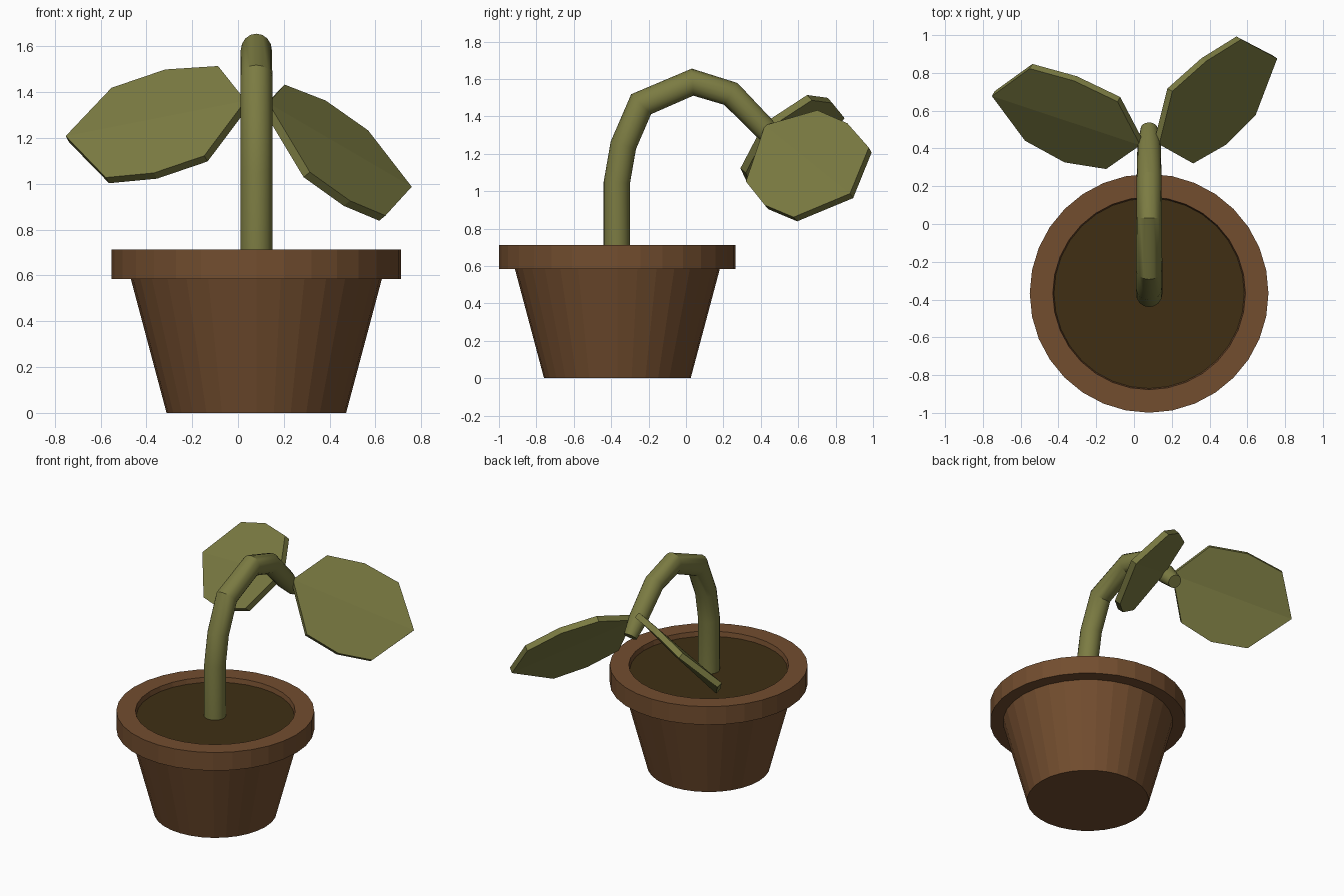
import bpy, bmesh, math
from mathutils import Vector

if "Cube" in bpy.data.objects:
    bpy.data.objects.remove(bpy.data.objects["Cube"])

CX, CY = 0.08, -0.367


def material(name, color):
    m = bpy.data.materials.new(name)
    m.diffuse_color = (*color, 1)
    m.use_nodes = True
    m.node_tree.nodes["Principled BSDF"].inputs["Base Color"].default_value = m.diffuse_color
    return m


clay = material("clay", (0.17, 0.075, 0.028))
earth = material("earth", (0.05, 0.028, 0.007))
green = material("green", (0.20, 0.20, 0.055))


def make(name, bm, mat):
    bmesh.ops.recalc_face_normals(bm, faces=bm.faces[:])
    me = bpy.data.meshes.new(name)
    bm.to_mesh(me)
    bm.free()
    me.materials.append(mat)
    ob = bpy.data.objects.new(name, me)
    bpy.context.collection.objects.link(ob)
    return ob


def bridge(bm, rings):
    n = len(rings[0])
    for a, b in zip(rings, rings[1:]):
        for i in range(n):
            j = (i + 1) % n
            bm.faces.new((a[i], a[j], b[j], b[i]))
    bm.faces.new(rings[0])
    bm.faces.new(rings[-1])


def lathe(name, profile, mat, n=32):
    bm = bmesh.new()
    rings = [[bm.verts.new((CX + r * math.cos(2 * math.pi * i / n),
                            CY + r * math.sin(2 * math.pi * i / n), z))
              for i in range(n)] for r, z in profile]
    bridge(bm, rings)
    return make(name, bm, mat)


# pot with overhanging rim, and soil
lathe("pot", [(0.392, 0), (0.548, 0.585), (0.632, 0.585), (0.632, 0.713),
              (0.51, 0.713), (0.50, 0.66)], clay)
lathe("soil", [(0.507, 0.665), (0.507, 0.68)], earth)

# drooping stem: (y, z, radius) along the path
path = [(-0.37, 0.66, 0.07), (-0.37, 1.045, 0.07), (-0.335, 1.245, 0.07),
        (-0.24, 1.465, 0.07), (0.035, 1.583, 0.068), (0.24, 1.52, 0.066),
        (0.415, 1.34, 0.062), (0.505, 1.245, 0.045)]
bm = bmesh.new()
pts = [Vector((CX, y, z)) for y, z, r in path]
rings = []
for k, p in enumerate(pts):
    d0 = (p - pts[k - 1]).normalized() if k else Vector((0, 0, 1))
    d1 = (pts[k + 1] - p).normalized() if k < len(pts) - 1 else d0
    t = (d0 + d1).normalized()
    side = Vector((1, 0, 0))
    up = side.cross(t) / t.dot(d0)
    rings.append([bm.verts.new(p + path[k][2] * (math.cos(a) * side + math.sin(a) * up))
                  for a in (2 * math.pi * i / 16 for i in range(16))])
bridge(bm, rings)
stem = make("stem", bm, green)
bpy.context.view_layer.objects.active = stem
stem.select_set(True)
bpy.ops.object.shade_smooth_by_angle(angle=math.radians(28))


# leaves: two halves meeting along the midrib, given thickness
def leaf(name, base, tip, upper, lower):
    bm = bmesh.new()
    b, t = bm.verts.new(base), bm.verts.new(tip)
    for edge in (upper, lower):
        bm.faces.new([b] + [bm.verts.new(c) for c in edge] + [t])
    ob = make(name, bm, green)
    mod = ob.modifiers.new("thickness", 'SOLIDIFY')
    mod.thickness = 0.04
    mod.offset = 0


leaf("left_leaf", (0.04, 0.43, 1.35), (-0.745, 0.69, 1.195),
     [(-0.08, 0.66, 1.50), (-0.31, 0.77, 1.485), (-0.545, 0.835, 1.405)],
     [(-0.14, 0.305, 1.11), (-0.36, 0.34, 1.035), (-0.57, 0.455, 1.015)])
leaf("right_leaf", (0.12, 0.43, 1.34), (0.745, 0.885, 0.975),
     [(0.19, 0.71, 1.42), (0.37, 0.87, 1.35), (0.555, 0.985, 1.22)],
     [(0.30, 0.33, 1.04), (0.475, 0.43, 0.915), (0.63, 0.585, 0.85)])
